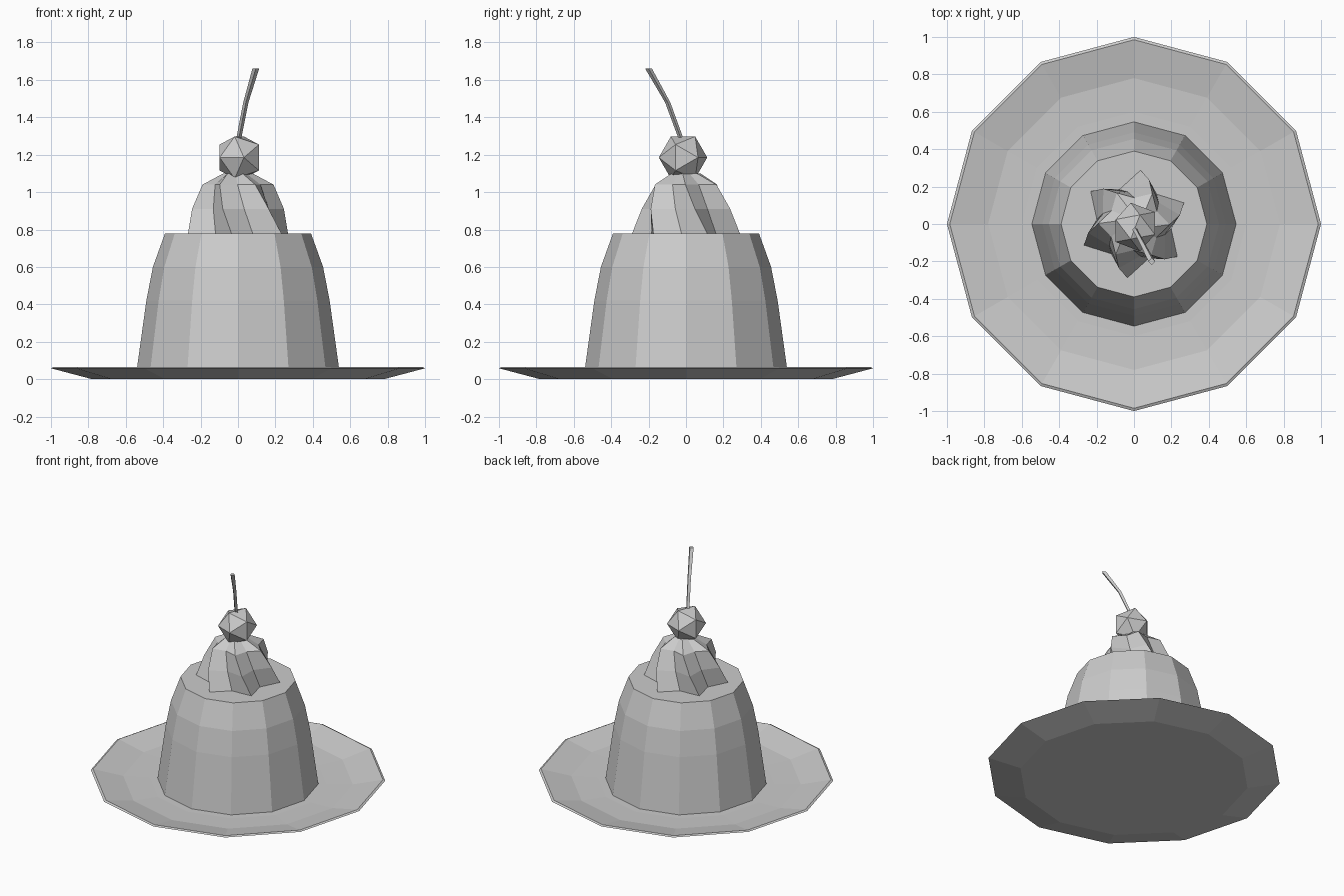
import bpy, bmesh, math
from math import cos, sin, radians, tau
from mathutils import Vector

cube = bpy.data.objects.get("Cube")
if cube:
    bpy.data.objects.remove(cube)

grey = bpy.data.materials.new("plain light grey")
grey.use_nodes = True
grey.diffuse_color = (0.6, 0.6, 0.6, 1)
grey.node_tree.nodes["Principled BSDF"].inputs["Base Color"].default_value = grey.diffuse_color


def finish(bm, name):
    """Turn a bmesh into a flat shaded object."""
    bmesh.ops.recalc_face_normals(bm, faces=bm.faces)
    mesh = bpy.data.meshes.new(name)
    bm.to_mesh(mesh)
    bm.free()
    mesh.materials.append(grey)
    obj = bpy.data.objects.new(name, mesh)
    bpy.context.collection.objects.link(obj)
    return obj


def loft(name, rings):
    """Bridge equal-sized rings of points and cap both ends."""
    bm = bmesh.new()
    loops = [[bm.verts.new(p) for p in ring] for ring in rings]
    n = len(loops[0])
    for low, high in zip(loops, loops[1:]):
        for i in range(n):
            j = (i + 1) % n
            bm.faces.new((low[i], low[j], high[j], high[i]))
    bm.faces.new(loops[0])
    bm.faces.new(loops[-1])
    return finish(bm, name)


def circle(r, z, n=12, x=0, y=0):
    return [(x + r * cos(tau * i / n), y + r * sin(tau * i / n), z) for i in range(n)]


def star(tip, valley, z, turn):
    """Six-pointed ring, turned by an angle in degrees."""
    pts = []
    for i in range(12):
        r = valley if i % 2 else tip
        a = radians(turn + 30 * i)
        pts.append((r * cos(a), r * sin(a), z))
    return pts


# Dished plate
loft("plate", [circle(r, z) for r, z in
               ((0.78, 0), (1, 0.058), (0.985, 0.065), (0.78, 0.022), (0.6, 0.016))])

# Moulded pudding
loft("pudding", [circle(r, z) for r, z in
                 ((0.546, 0.016), (0.49, 0.42), (0.455, 0.6), (0.39, 0.78))])

# Twisted swirl of cream
loft("cream_swirl", [star(*s) for s in
                     ((0.29, 0.2, 0.78, 23), (0.25, 0.175, 0.91, 11),
                      (0.19, 0.14, 1.04, -1), (0.08, 0.06, 1.1, -13))])

# Twenty-sided cherry, built from four triangular layers
R = 0.132
bm = bmesh.new()
for height, radius, turn in ((0.795, 0.607, 0), (0.188, 0.982, 60)):
    for k in range(3):
        a = radians(turn + 120 * k)
        p = Vector((height, radius * cos(a), radius * sin(a))) * R
        bm.verts.new(p)
        bm.verts.new(-p)
bmesh.ops.convex_hull(bm, input=bm.verts)
cherry = finish(bm, "cherry")
cherry.location = (0.007, -0.016, 1.185)

# Bent stem, thicker at the tip
loft("cherry_stem", [circle(r, z, 4, x, y) for r, z, x, y in
                     ((0.013, 1.24, -0.005, -0.01), (0.014, 1.48, 0.042, -0.098),
                      (0.018, 1.66, 0.095, -0.2))])
